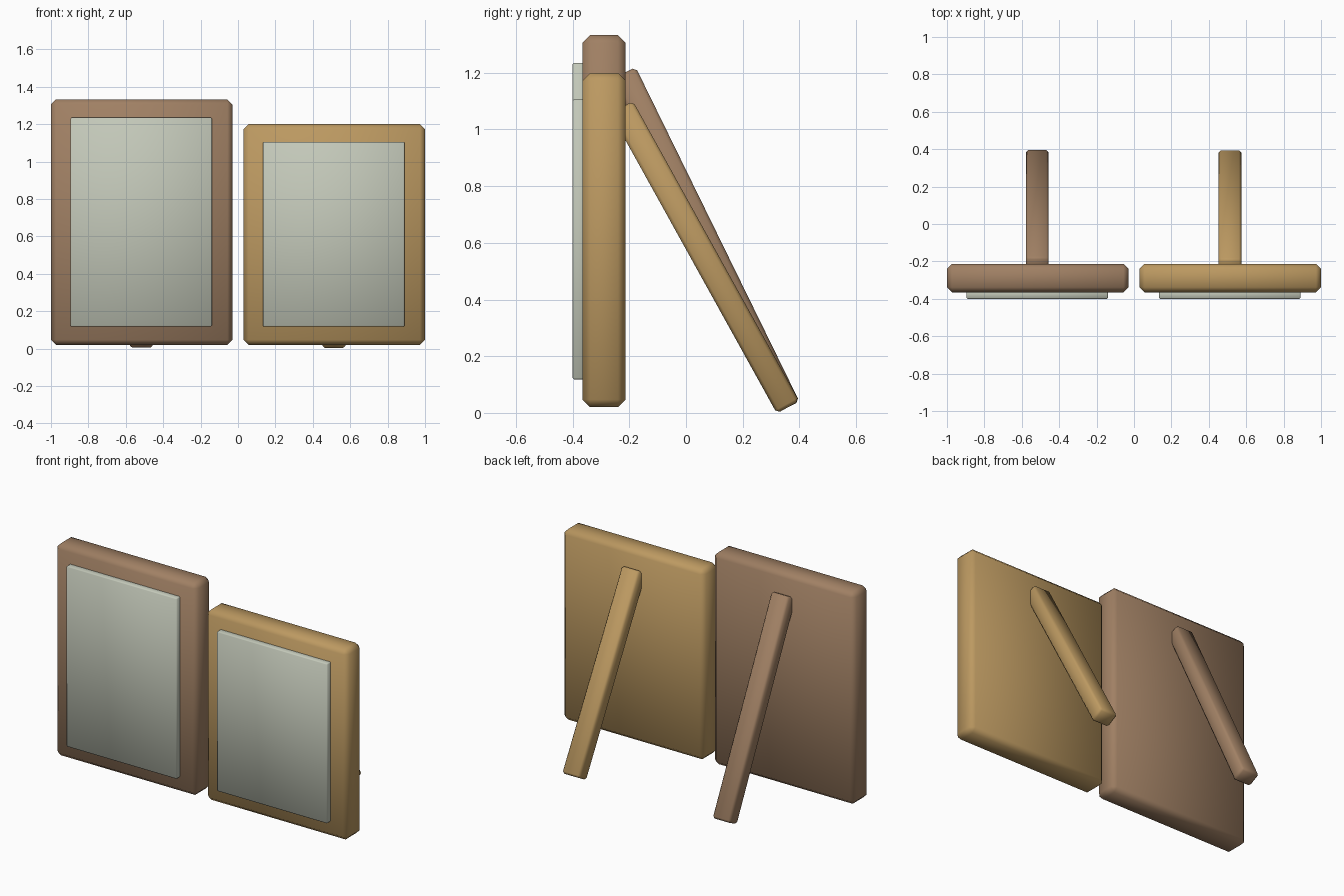
import bpy
import math

cube = bpy.data.objects.get("Cube")
if cube:
    bpy.data.objects.remove(cube, do_unlink=True)


def material(name, rgb):
    mat = bpy.data.materials.new(name)
    mat.use_nodes = True
    colour = (*rgb, 1.0)
    mat.diffuse_color = colour
    mat.node_tree.nodes["Principled BSDF"].inputs["Base Color"].default_value = colour
    return mat


def rounded_box(name, center, size, bevel, mat, tilt=0.0):
    """Smooth-shaded box with narrow chamfers, tilted around x."""
    bpy.ops.mesh.primitive_cube_add(size=1, location=center)
    obj = bpy.context.object
    obj.name = name
    obj.data.name = name
    obj.scale = size
    bpy.ops.object.transform_apply(location=False, rotation=False, scale=True)
    obj.rotation_euler.x = tilt
    mod = obj.modifiers.new("Edge chamfer", "BEVEL")
    mod.width = bevel
    mod.segments = 1
    mod.limit_method = "NONE"
    bpy.ops.object.shade_smooth()
    obj.data.materials.append(mat)
    return obj


def picture_frame(side, x, top, picture_top, leg_length, leg_angle, wood, paper):
    # Solid backing frame
    bottom = 0.02
    rounded_box(side + "_frame", (x, -0.289, (top + bottom) / 2),
                (0.97, 0.152, top - bottom), 0.027, wood)
    # Raised picture panel on the front
    low = 0.118
    rounded_box(side + "_picture_panel", (x - 0.003, -0.375, (picture_top + low) / 2),
                (0.756, 0.05, picture_top - low), 0.005, paper)
    # Leaning support leg, measured from the middle of its foot
    tilt = math.radians(leg_angle)
    half = leg_length / 2
    center = (x - 0.002, 0.36 - half * math.sin(tilt), 0.02 + half * math.cos(tilt))
    rounded_box(side + "_support_leg", center, (0.121, 0.09, leg_length),
                0.012, wood, tilt)


brown = material("brown wood", (0.352, 0.216, 0.127))
tan = material("tan wood", (0.503, 0.319, 0.120))
paper = material("pale grey green", (0.546, 0.578, 0.485))

picture_frame("right", -0.515, 1.333, 1.235, 1.314, 26.1, brown, paper)
picture_frame("left", 0.515, 1.2, 1.106, 1.21, 29.0, tan, paper)
